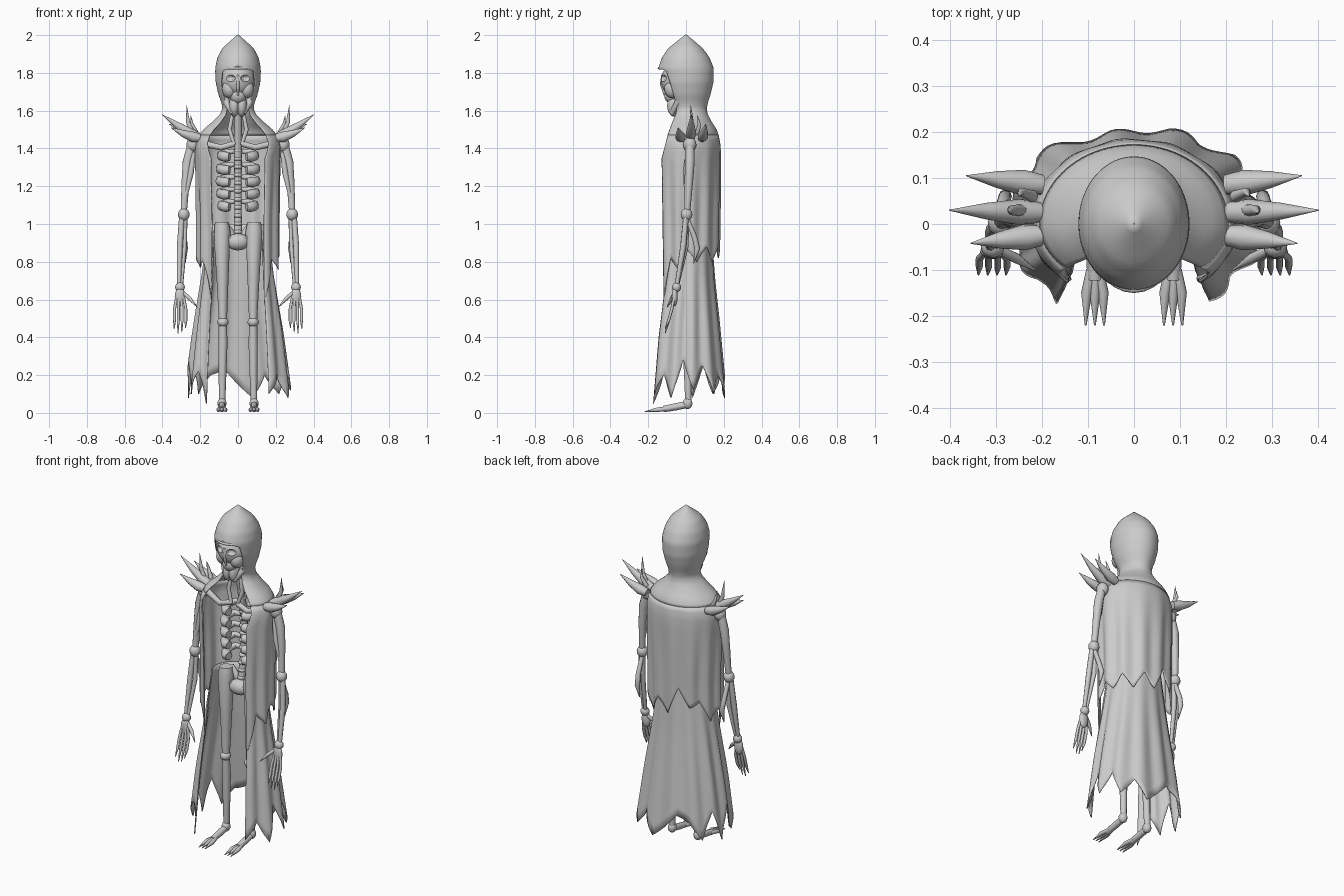
import bpy, bmesh, math
from mathutils import Vector

grey = bpy.data.materials.new("bone_and_cloth_grey")
grey.diffuse_color = (0.6, 0.6, 0.6, 1)


def add(name, data):
    ob = bpy.data.objects.new(name, data)
    data.materials.append(grey)
    bpy.context.collection.objects.link(ob)
    return ob


def tube(name, pts, radii, sides=2):
    """Round tapered bone through points."""
    cu = bpy.data.curves.new(name, 'CURVE')
    cu.dimensions = '3D'
    cu.bevel_depth = 1.0
    cu.bevel_resolution = sides
    cu.use_fill_caps = True
    sp = cu.splines.new('POLY')
    sp.points.add(len(pts) - 1)
    for p, co, r in zip(sp.points, pts, radii):
        p.co = (*co, 1)
        p.radius = r
    return add(name, cu)


def ball(name, loc, scale, seg=16):
    me = bpy.data.meshes.new(name)
    bm = bmesh.new()
    bmesh.ops.create_uvsphere(bm, u_segments=seg, v_segments=seg // 2 + 2, radius=1)
    for v in bm.verts:
        v.co = Vector(a * b for a, b in zip(v.co, scale)) + Vector(loc)
    bm.to_mesh(me)
    bm.free()
    return add(name, me)


def sample(table, z):
    """Interpolate profile rows (z, half width, front y, back y, opening angle)."""
    if z >= table[0][0]:
        return table[0][1:]
    for a, b in zip(table, table[1:]):
        if z >= b[0]:
            f = (a[0] - z) / (a[0] - b[0])
            return [p + (q - p) * f for p, q in zip(a[1:], b[1:])]
    return table[-1][1:]


def cloth(name, table, hem, rows, cols, fold, square=0):
    """Open-fronted sheet wrapped round the body, ending in a ragged hem."""
    bm = bmesh.new()
    top = table[0][0]
    grid = []
    for r in range(rows + 1):
        f = r / rows
        line = []
        for c in range(cols + 1):
            u = c / cols
            h = u * (len(hem) - 1)
            i = min(int(h), len(hem) - 2)
            end = hem[i] + (hem[i + 1] - hem[i]) * (h - i)
            z = top + (end - top) * f
            rx, fy, by, op = sample(table, z)
            t = math.radians(op + (360 - 2 * op) * u)
            k = 1 + fold * min(1, f * 1.6) * math.sin(u * math.pi * 20 + 0.6 * math.sin(7 * u))
            if math.cos(t) > 0:
                y = fy * math.cos(t)
            else:
                y = -by * math.cos(t)
                k += square * f * math.sin(2 * t) ** 2
            line.append(bm.verts.new((rx * math.sin(t) * k, y * k, z)))
        grid.append(line)
    for a, b in zip(grid, grid[1:]):
        for c in range(cols):
            bm.faces.new((a[c], b[c], b[c + 1], a[c + 1]))
    bmesh.ops.remove_doubles(bm, verts=bm.verts, dist=0.0005)
    bmesh.ops.recalc_face_normals(bm, faces=bm.faces)
    me = bpy.data.meshes.new(name)
    bm.to_mesh(me)
    bm.free()
    ob = add(name, me)
    m = ob.modifiers.new("thickness", 'SOLIDIFY')
    m.thickness = 0.006
    m.offset = 0
    return ob


# Pointed hood flaring into the shoulders
cloth("hood", [
    (2.0, .001, -.001, .001, 0), (1.97, .035, -.04, .038, 0), (1.93, .08, -.09, .085, 0),
    (1.88, .106, -.125, .122, 0), (1.83, .117, -.142, .142, 0), (1.815, .118, -.142, .144, 42),
    (1.75, .115, -.13, .142, 50), (1.69, .102, -.107, .128, 52), (1.64, .084, -.078, .112, 48),
    (1.61, .08, -.067, .107, 45), (1.58, .092, -.072, .112, 43), (1.54, .132, -.095, .133, 43),
    (1.5, .18, -.12, .16, 45), (1.47, .203, -.14, .17, 47)], [1.47, 1.47], 42, 64, 0)
tube("hood_brow", [(.1 * math.sin(a), -.143 * math.cos(a), 1.825)
                   for a in [i * .2 - 1 for i in range(11)]], [.007] * 11)

# Shoulder cape, continuing from the hood
cloth("cape", [
    (1.47, .203, -.14, .17, 47),
    (1.42, .222, -.16, .18, 48), (1.35, .222, -.165, .182, 40), (1.0, .212, -.158, .175, 40),
    (.55, .215, -.15, .17, 40)],
    [.58, .82, .76, .86, .8, .88, .8, .9, .82, .98, .87, .9, .78, .84, .77, .8, .6], 22, 96, .035)

# Long ragged skirt
cloth("skirt", [
    (1.0, .15, -.12, .13, 55), (.7, .19, -.15, .15, 45), (.4, .235, -.185, .178, 40),
    (.05, .28, -.21, .21, 36)],
    [.1, .2, .08, .28, .12, .25, .1, .2, .08, .15, .23, .2, .1, .26, .08, .28, .1, .22, .05],
    16, 108, .04, .05)

# Skull with shallow cut eye sockets, broad cheeks and a blocky jaw
skull = ball("skull", (0, -.025, 1.76), (.092, .108, .1), 24)
for s in (-1, 1):
    cut = ball("socket_cutter", (s * .045, -.128, 1.772), (.032, .028, .02), 12)
    cut.hide_render = True
    cut.hide_viewport = True
    m = skull.modifiers.new("socket", 'BOOLEAN')
    m.operation = 'DIFFERENCE'
    m.object = cut
    ball("cheekbone", (s * .045, -.07, 1.715), (.04, .045, .05))
    tube("jaw_side", [(s * .072, -.03, 1.71), (s * .06, -.045, 1.64), (s * .025, -.075, 1.585)],
         [.016, .017, .016])
    ball("jaw_half", (s * .02, -.058, 1.625), (.028, .042, .058))
ball("upper_jaw", (0, -.07, 1.68), (.045, .045, .045))
tube("nose_ridge", [(0, -.125, 1.79), (0, -.128, 1.74), (0, -.112, 1.68)], [.006, .01, .005])

# Spine, vertebrae and pelvis
tube("spine", [(0, .0, 1.62), (0, .025, 1.5), (0, .06, 1.3), (0, .055, 1.1), (0, .03, .92)],
     [.02, .02, .02, .019, .022])
for i in range(15):
    z = 1.56 - i * .043
    ball("vertebra", (0, .027 + .027 * math.sin(i * .21), z), (.024, .024, .014), 10)
ball("pelvis", (0, .015, .905), (.062, .045, .045))

for s in (-1, 1):
    # Rib cage and collar bones
    for z, w in ((1.36, .09), (1.29, .097), (1.225, .098), (1.16, .095), (1.095, .088)):
        tube("rib", [(s * .015, .07, z + .025), (s * w * .75, .075, z + .02), (s * w, .045, z + .01),
                     (s * w * .98, .01, z), (s * w * .75, -.015, z - .004), (s * .045, -.022, z - .004)],
             [.012, .017, .02, .025, .028, .023], 3)
    tube("collar_bone", [(s * .02, -.03, 1.425), (s * .09, -.04, 1.405), (s * .2, .0, 1.43)],
         [.016, .016, .018])
    tube("neck_tendon", [(s * .03, -.02, 1.58), (s * .045, -.025, 1.5), (s * .02, -.035, 1.42)],
         [.01, .012, .01])
    tube("hip_wing", [(s * .02, .04, .93), (s * .07, .04, .99), (s * .1, .01, .985), (s * .05, -.0, .92)],
         [.02, .025, .024, .018])

    # Leg bones
    tube("thigh_bone", [(s * .085, .008, 1.01), (s * .085, .008, .96), (s * .082, .005, .72), (s * .08, 0, .5)],
         [.035, .045, .032, .022], 3)
    ball("knee", (s * .08, -.003, .48), (.03, .032, .026), 12)
    tube("shin_bone", [(s * .08, 0, .46), (s * .08, .005, .36), (s * .084, .012, .06)],
         [.022, .024, .017], 3)
    ball("ankle", (s * .085, .008, .05), (.024, .026, .03), 12)
    tube("foot", [(s * .085, .01, .045), (s * .085, -.05, .033), (s * .085, -.12, .02)],
         [.018, .019, .017])
    for d in (-.02, 0, .02):
        tube("toe", [(s * (.085 + d * .4), -.1, .022), (s * (.085 + d * .9), -.15, .017),
                     (s * (.085 + d), -.22, .006)], [.011, .012, .002])

    # Arm bones
    ball("shoulder", (s * .24, .02, 1.42), (.033, .035, .04), 12)
    tube("upper_arm", [(s * .245, .02, 1.42), (s * .268, .02, 1.33), (s * .278, .015, 1.22),
                       (s * .287, .005, 1.06)], [.024, .026, .022, .017], 3)
    tube("arm_sinew", [(s * .235, .01, 1.38), (s * .25, .0, 1.27), (s * .28, .0, 1.13)],
         [.012, .016, .008])
    ball("elbow", (s * .287, .003, 1.05), (.031, .031, .034), 12)
    tube("forearm_outer", [(s * .297, 0, 1.04), (s * .308, -.015, .88), (s * .312, -.048, .68)],
         [.015, .016, .011])
    tube("forearm_inner", [(s * .28, .005, 1.04), (s * .284, .0, .88), (s * .3, -.045, .68)],
         [.013, .013, .01])
    tube("elbow_spur", [(s * .285, .01, 1.02), (s * .285, .045, .93), (s * .28, .06, .87),
                        (s * .28, .04, .79)], [.012, .014, .015, .002])
    ball("wrist", (s * .307, -.05, .665), (.026, .024, .026), 12)
    ball("palm", (s * .307, -.06, .615), (.028, .016, .05), 12)

    # Fingers and thumb
    for i in range(4):
        x = .276 + i * .02
        tip = (.45, .425, .42, .445)[i]
        tube("finger", [(s * (.292 + i * .01), -.06, .63), (s * x, -.075, .55), (s * x, -.092, .49),
                        (s * (x + .002), -.11, tip)], [.008, .008, .008, .002])
    tube("thumb", [(s * .295, -.055, .64), (s * .255, -.075, .605), (s * .215, -.1, .56)],
         [.01, .011, .002])

    # Shoulder spikes
    for y0, tip in ((.085, (.365, .105, 1.53)), (.025, (.402, .03, 1.58)), (-.025, (.355, -.042, 1.51))):
        base = Vector((.2, y0, 1.455))
        t = Vector(tip)
        pts = [base, base.lerp(t, .25) + Vector((0, 0, -.008)), base.lerp(t, .6) + Vector((0, 0, -.008)), t]
        tube("shoulder_spike", [(s * p.x, p.y, p.z) for p in pts], [.022, .028, .018, .001], 4)
    tube("upright_thorn", [(s * .235, .03, 1.47), (s * .265, .03, 1.54), (s * .272, .025, 1.63)],
         [.014, .011, .001], 3)
    tube("small_thorn", [(s * .22, .06, 1.48), (s * .245, .07, 1.53), (s * .25, .06, 1.575)],
         [.013, .009, .001], 3)

# Turn the bones into meshes and smooth everything
bpy.ops.object.select_all(action='DESELECT')
for ob in bpy.context.scene.objects:
    if ob.type == 'CURVE':
        ob.select_set(True)
        bpy.context.view_layer.objects.active = ob
bpy.ops.object.convert(target='MESH')
for ob in bpy.context.scene.objects:
    ob.select_set(ob.type == 'MESH' and not ob.hide_viewport)
bpy.ops.object.shade_smooth_by_angle(angle=math.radians(50))
